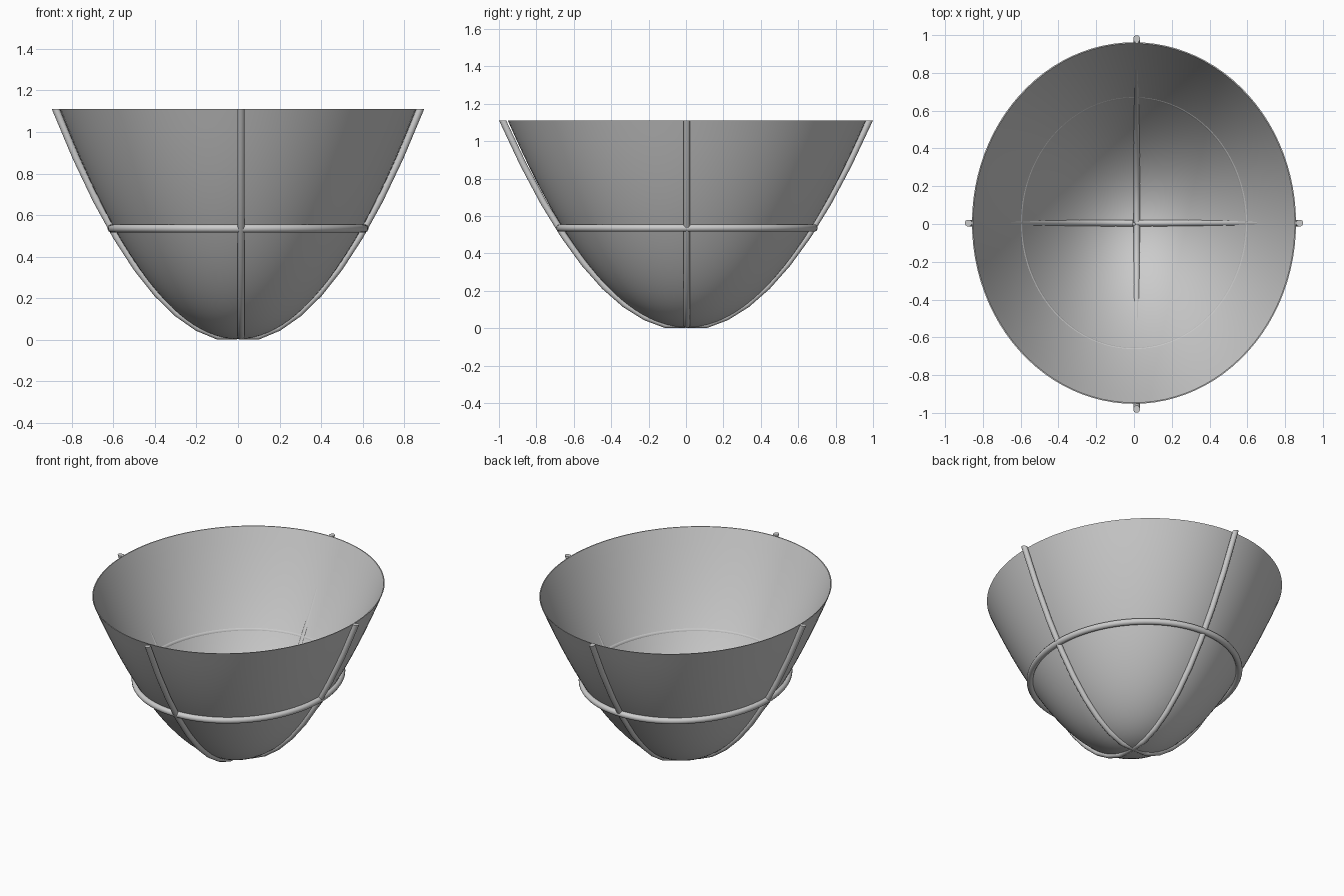
import bpy, bmesh, math
from mathutils import Vector

if "Cube" in bpy.data.objects:
    bpy.data.objects.remove(bpy.data.objects["Cube"])

TOP = 1.11
CY = 0.005


def finish(bm, name, angle=40):
    bmesh.ops.recalc_face_normals(bm, faces=bm.faces)
    me = bpy.data.meshes.new(name)
    bm.to_mesh(me)
    bm.free()
    ob = bpy.data.objects.new(name, me)
    bpy.context.collection.objects.link(ob)
    bpy.ops.object.select_all(action='DESELECT')
    ob.select_set(True)
    bpy.context.view_layer.objects.active = ob
    bpy.ops.object.shade_smooth_by_angle(angle=math.radians(angle))
    return ob


def bridge(bm, a, b):
    n = len(a)
    for i in range(n):
        bm.faces.new((a[i], a[(i + 1) % n], b[(i + 1) % n], b[i]))


# Bowl: thin elliptical paraboloid, outer skin up and inner skin down
def bowl():
    bm = bmesh.new()
    segs, steps, thick = 96, 24, 0.006

    def ring(rx, ry, z):
        return [bm.verts.new((rx * math.cos(2 * math.pi * k / segs),
                              CY + ry * math.sin(2 * math.pi * k / segs), z))
                for k in range(segs)]

    rims = []
    for off in (0, thick):
        tip = bm.verts.new((0, CY, 0.004 + off))
        prev = None
        for i in range(1, steps + 1):
            t = i / steps
            z = 0.004 + off + (TOP - 0.004 - off) * t * t
            cur = ring((0.858 - off) * t, (0.957 - off) * t, z)
            if prev:
                bridge(bm, prev, cur)
            else:
                for k in range(segs):
                    bm.faces.new((tip, cur[k], cur[(k + 1) % segs]))
            prev = cur
        rims.append(prev)
    bridge(bm, *rims)
    finish(bm, "bowl")


# Rib: round bar swept up a parabola, cut level at the rim
def rib(name, out, base, reach, radius=0.018, sides=12, steps=9):
    bm = bmesh.new()
    out, up = Vector(out), Vector((0, 0, 1))
    side = up.cross(out)
    pts = []
    for i in range(steps + 1):
        t = i / steps
        pts.append((max(0.005, reach * t), max(0.018, 0.005 + (TOP - 0.005) * t * t)))
    prev = None
    for i, (r, z) in enumerate(pts):
        a, b = pts[max(i - 1, 0)], pts[min(i + 1, steps)]
        tan = Vector((b[0] - a[0], b[1] - a[1])).normalized()
        n = out * tan.y - up * tan.x
        if i == steps:
            n = out / tan.y
        c = Vector(base) + out * r + up * z
        cur = []
        for k in range(sides):
            a = 2 * math.pi * (k + 0.5) / sides
            cur.append(bm.verts.new(c + radius * (n * math.cos(a) + side * math.sin(a))))
        if prev:
            bridge(bm, prev, cur)
        else:
            bm.faces.new(cur)
        prev = cur
    bm.faces.new(prev)
    finish(bm, name)


# Hoop: round bar around the middle of the bowl
def hoop(rx=0.608, ry=0.679, z=0.536, radius=0.02, segs=96, sides=12):
    bm = bmesh.new()
    rings = []
    for i in range(segs):
        a = 2 * math.pi * i / segs
        nrm = Vector((math.cos(a) / rx, math.sin(a) / ry, 0)).normalized()
        c = Vector((rx * math.cos(a), CY + ry * math.sin(a), z))
        rings.append([bm.verts.new(c + radius * (
            nrm * math.cos(2 * math.pi * (k + 0.5) / sides)
            + Vector((0, 0, math.sin(2 * math.pi * (k + 0.5) / sides)))))
            for k in range(sides)])
    for i in range(segs):
        bridge(bm, rings[i], rings[(i + 1) % segs])
    finish(bm, "hoop")


bowl()
hoop()
for name, s in (("right", 1), ("left", -1)):
    rib(name + "_rib", (s, 0, 0), (0, CY, 0), 0.877)
for name, s in (("back", 1), ("front", -1)):
    rib(name + "_rib", (0, s, 0), (0.014, 0, 0), 0.98)
